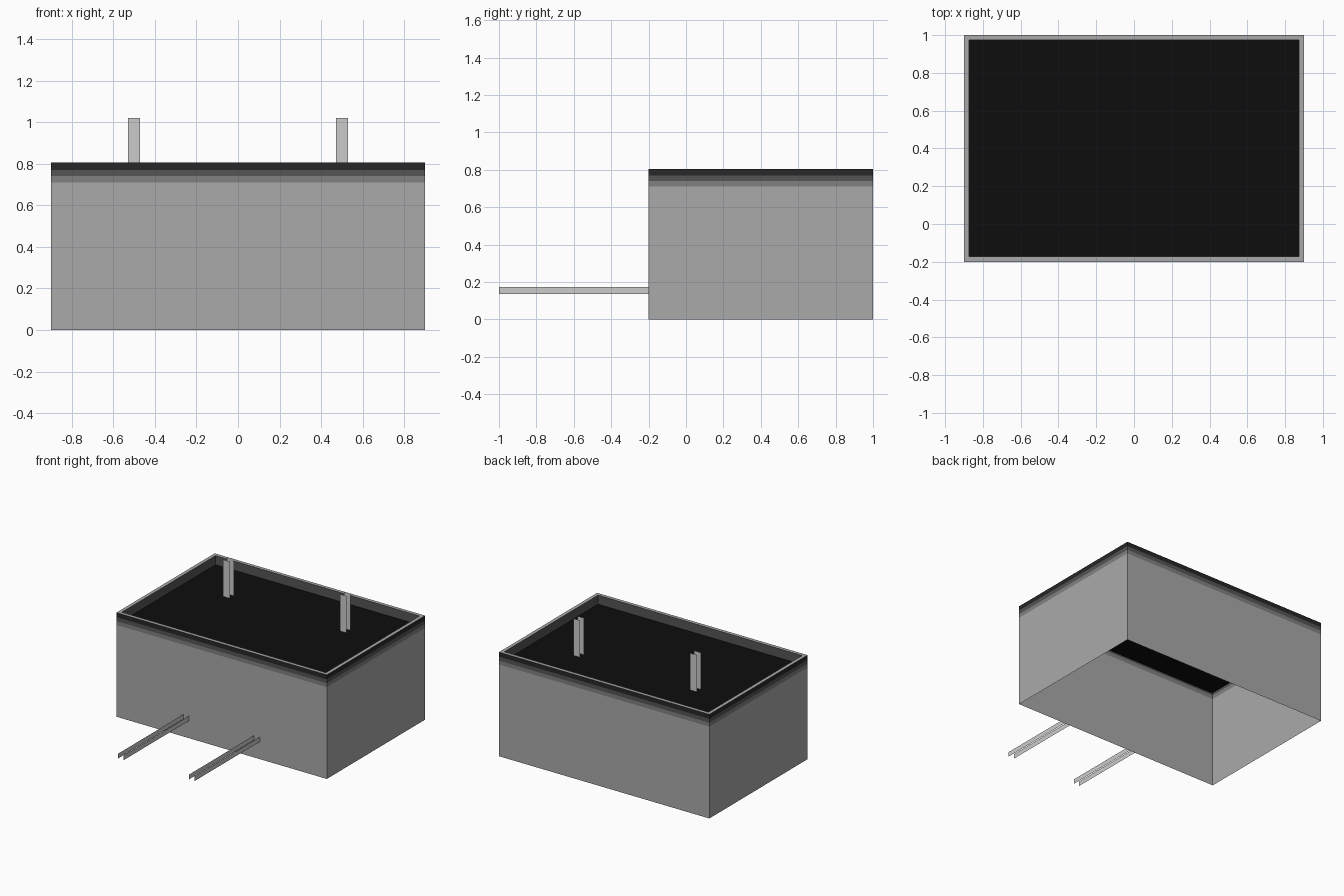
import bpy, bmesh

if "Cube" in bpy.data.objects:
    bpy.data.objects.remove(bpy.data.objects["Cube"])

W, Y0, Y1, H = 0.9, -0.2, 1.0, 0.805
RIM, PLATE_Z = 0.027, 0.735


def grey(name, v):
    m = bpy.data.materials.new(name)
    m.diffuse_color = (v, v, v, 1)
    m.use_nodes = True
    m.node_tree.nodes["Principled BSDF"].inputs["Base Color"].default_value = m.diffuse_color
    return m


def finish(name, bm, mats=()):
    me = bpy.data.meshes.new(name)
    bm.to_mesh(me)
    bm.free()
    for m in mats:
        me.materials.append(m)
    ob = bpy.data.objects.new(name, me)
    bpy.context.collection.objects.link(ob)
    return ob


def ring(bm, inset, z):
    x, a, b = W - inset, Y0 + inset, Y1 - inset
    return [bm.verts.new(p) for p in ((-x, a, z), (x, a, z), (x, b, z), (-x, b, z))]


def panels(name, quads):
    bm = bmesh.new()
    for q in quads:
        bm.faces.new([bm.verts.new(p) for p in q])
    return finish(name, bm)


# Open-bottomed tub: outer wall with darkening top bands, rim, inner lip
mats = [grey("wall_grey", 0.4), grey("band_mid", 0.22), grey("band_dark", 0.09),
        grey("band_black", 0.02), grey("plate_black", 0.004)]
steps = [(0, 0, None), (0, 0.71, 0), (0, 0.74, 1), (0, 0.77, 2), (0, H, 3),
         (RIM, H, 0), (RIM, PLATE_Z, 2)]
bm = bmesh.new()
prev = None
for inset, z, mat in steps:
    cur = ring(bm, inset, z)
    if prev:
        for i in range(4):
            j = (i + 1) % 4
            bm.faces.new((prev[i], prev[j], cur[j], cur[i])).material_index = mat
    prev = cur
finish("tub", bm, mats)

# Black plate sunk below the rim
bm = bmesh.new()
bm.faces.new(ring(bm, RIM, PLATE_Z))
finish("sunken_plate", bm, mats[4:])

for side, s in (("left", -1), ("right", 1)):
    # Upright post: two thin panels, one behind the other
    a, b = s * 0.5 - 0.029, s * 0.5 + 0.029
    panels(side + "_post", [[(a, y, PLATE_Z), (b, y, PLATE_Z), (b, y, 1.02), (a, y, 1.02)]
                            for y in (0.572, 0.622)])
    # Front shaft: two thin side panels
    panels(side + "_shaft", [[(x, -1, 0.135), (x, Y0, 0.135), (x, Y0, 0.172), (x, -1, 0.172)]
                             for x in (s * 0.303 - 0.024, s * 0.303 + 0.024)])
